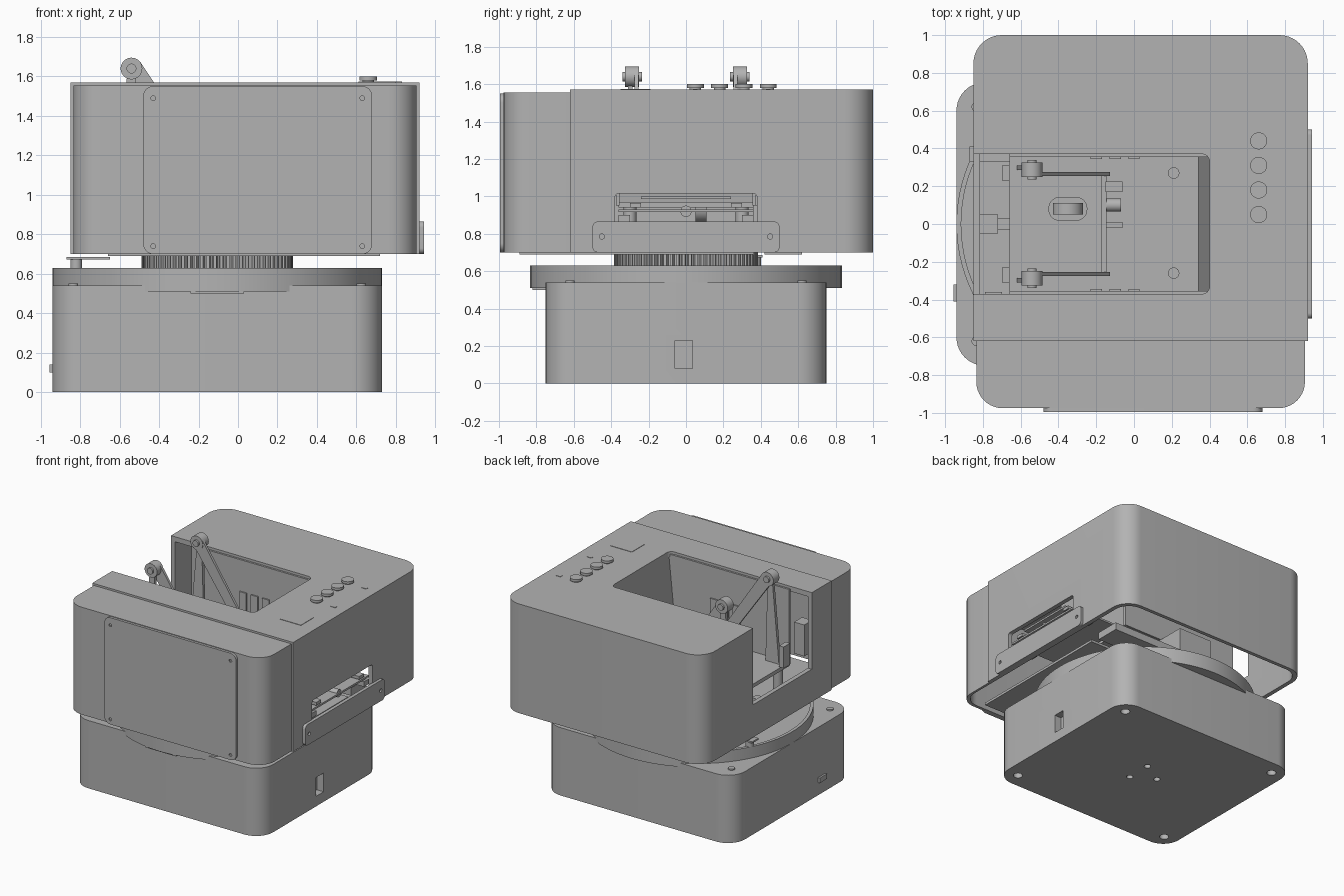
import bpy, bmesh, math
from mathutils import Vector

old = bpy.data.objects.get("Cube")
if old:
    bpy.data.objects.remove(old, do_unlink=True)

grey = bpy.data.materials.new("plain grey")
grey.use_nodes = True
grey.diffuse_color = (0.45, 0.45, 0.45, 1)
grey.node_tree.nodes["Principled BSDF"].inputs["Base Color"].default_value = grey.diffuse_color


def finish(name, bm):
    bmesh.ops.recalc_face_normals(bm, faces=bm.faces)
    mesh = bpy.data.meshes.new(name)
    bm.to_mesh(mesh)
    bm.free()
    mesh.materials.append(grey)
    mesh.shade_smooth()
    mesh.set_sharp_from_angle(angle=math.radians(30))
    ob = bpy.data.objects.new(name, mesh)
    bpy.context.collection.objects.link(ob)
    return ob


def extrude(name, outline, low, high, axis="z"):
    """Prism over a 2D outline, along z (x,y), y (x,z) or x (y,z)."""
    place = {"z": lambda a, b: (a, b, low), "y": lambda a, b: (a, low, b),
             "x": lambda a, b: (low, a, b)}[axis]
    step = Vector([(high - low) * (axis == c) for c in "xyz"])
    bm = bmesh.new()
    face = bm.faces.new([bm.verts.new(place(a, b)) for a, b in outline])
    top = bmesh.ops.extrude_face_region(bm, geom=[face], use_keep_orig=True)
    bmesh.ops.translate(bm, vec=step, verts=[v for v in top["geom"] if isinstance(v, bmesh.types.BMVert)])
    return finish(name, bm)


def rounded(a0, a1, b0, b1, radii):
    """Rectangle outline; radii start at the low-low corner, anticlockwise."""
    if not isinstance(radii, tuple):
        radii = (radii,) * 4
    corners = [(a0, b0, 1, 1), (a1, b0, -1, 1), (a1, b1, -1, -1), (a0, b1, 1, -1)]
    pts = []
    for i, ((a, b, sa, sb), r) in enumerate(zip(corners, radii)):
        if r == 0:
            pts.append((a, b))
            continue
        for k in range(11):
            t = math.pi * (1 + i / 2 + k / 20)
            pts.append((a + sa * r + r * math.cos(t), b + sb * r + r * math.sin(t)))
    return pts


def box(name, x0, x1, y0, y1, z0, z1):
    return extrude(name, rounded(x0, x1, y0, y1, 0), z0, z1)


def disc(name, a, b, r, low, high, axis="z", sides=32):
    pts = [(a + r * math.cos(2 * math.pi * i / sides), b + r * math.sin(2 * math.pi * i / sides))
           for i in range(sides)]
    return extrude(name, pts, low, high, axis)


def cut(ob, *cutters):
    """Subtract the cutters, bake the result and drop the cutters."""
    for c in cutters:
        mod = ob.modifiers.new("cut", "BOOLEAN")
        mod.object, mod.operation, mod.solver = c, "DIFFERENCE", "EXACT"
    dg = bpy.context.evaluated_depsgraph_get()
    mesh = bpy.data.meshes.new_from_object(ob.evaluated_get(dg))
    ob.modifiers.clear()
    ob.data = mesh
    mesh.shade_smooth()
    mesh.set_sharp_from_angle(angle=math.radians(30))
    for c in cutters:
        bpy.data.objects.remove(c, do_unlink=True)


CX = -0.105  # turntable centre

# Base with cable slot, foot holes and port
base = extrude("base", rounded(-0.94, 0.73, -0.75, 0.75, 0.15), 0, 0.54)
holes = [disc("foot_cutter", CX + sx * 0.72, sy * 0.63, 0.035, -0.1, 0.05) for sx in (-1, 1) for sy in (-1, 1)]
holes += [disc("hole_cutter", CX + 0.12 * math.cos(t), 0.12 * math.sin(t), 0.025, -0.1, 0.05)
          for t in (math.pi / 3, math.pi, -math.pi / 3)]
cut(base, box("slot_cutter", 0.67, 0.8, -0.06, 0.035, 0.08, 0.23), *holes)
box("side_port", -0.955, -0.93, -0.41, -0.32, 0.1, 0.14)
box("front_tab", -0.24, 0.03, -0.82, -0.74, 0.5, 0.515)
for sx in (-1, 1):
    for sy in (-1, 1):
        disc("base_screw", CX + sx * 0.73, sy * 0.62, 0.025, 0.53, 0.55)

# Turntable rim and drive gear
rim = disc("turntable_rim", CX, 0, 0.835, 0.51, 0.63, sides=96)
cut(rim, disc("rim_cutter", CX, 0, 0.81, 0.6, 0.7, sides=96))
teeth = 72
gear = [(CX + r * math.cos(2 * math.pi * (i + f) / teeth), r * math.sin(2 * math.pi * (i + f) / teeth))
        for i in range(teeth) for f, r in ((0, 0.36), (0.25, 0.36), (0.4, 0.385), (0.85, 0.385))]
extrude("drive_gear", gear, 0.59, 0.71)

# Hollow housing in two parts, with loading notch and side window
rear = extrude("rear_housing", rounded(-0.85, 0.92, -0.62, 1.0, (0, 0, 0.15, 0.15)), 0.7, 1.57)
front = extrude("front_housing", rounded(-0.835, 0.905, -0.975, -0.62, (0.14, 0.14, 0, 0)), 0.7, 1.555)
cavity = rounded(-0.815, 0.885, -0.95, 0.97, 0.13)
cut(front, extrude("cavity_cutter", cavity, 0.6, 1.53))
cut(rear, extrude("cavity_cutter", cavity, 0.6, 1.53),
    extrude("notch_cutter", rounded(-1, 0.4, -0.37, 0.37, (0, 0.04, 0.04, 0)), 1.4, 1.8),
    box("side_notch_cutter", -1, -0.75, -0.37, 0.37, 0.96, 1.45),
    extrude("window_cutter", rounded(-0.38, 0.38, 0.74, 1.015, 0.02), 0.86, 1, "x"))

# Front cover and side handle plate, with screw holes
cover = extrude("front_cover", rounded(-0.48, 0.68, 0.7, 1.55, 0.05), -0.995, -0.97, "y")
cut(cover, *[disc("screw_cutter", x, z, 0.012, -1.1, -0.985, "y", 16)
             for x in (-0.43, 0.63) for z in (0.74, 1.49)])
handle = extrude("side_plate", rounded(-0.5, 0.5, 0.7, 0.865, 0.03), 0.915, 0.943, "x")
cut(handle, *[disc("screw_cutter", y, 0.785, 0.014, 0.93, 1, "x", 16) for y in (-0.45, 0.45)])

# Hopper: side walls, sloped end and floor
for s in (-1, 1):
    box("hopper_wall", -0.66, 0.4, *sorted((s * 0.355, s * 0.375)), 0.95, 1.55)
    for x in (-0.2, -0.1, 0):
        box("wall_rib", x - 0.03, x + 0.03, *sorted((s * 0.345, s * 0.357)), 0.97, 1.3)
extrude("hopper_end", [(0.34, 0.96), (0.4, 1.55), (0.42, 1.55), (0.36, 0.96)], -0.37, 0.37, "y")
floor = box("hopper_floor", -0.66, 0.37, -0.36, 0.36, 0.94, 0.97)
cut(floor, extrude("slot_cutter", rounded(-0.45, -0.25, 0.02, 0.14, 0.055), 0.9, 1))
disc("slot_wheel", -0.35, 0.94, 0.08, 0.05, 0.11, "y")
for y in (-0.26, 0.27):
    disc("floor_screw", 0.21, y, 0.03, 0.96, 0.985)

# Swinging press frame on two pivots
pivot, end = Vector((-0.54, 1.64)), Vector((-0.16, 1.1))
d = (end - pivot).normalized()
n = Vector((-d.y, d.x)) * 0.04
for s in (-1, 1):
    extrude("press_arm", [pivot + n * 1.4, pivot - n, end - n, end + n], *sorted((s * 0.255, s * 0.275)), "y")
    disc("pivot_knob", pivot.x, pivot.y, 0.055, *sorted((s * 0.25, s * 0.325)), "y")
    disc("pivot_pin", pivot.x, pivot.y, 0.025, *sorted((s * 0.235, s * 0.34)), "y")
    extrude("pivot_post", [(-0.62, 0.96), (-0.5, 0.96), (-0.52, 1.63), (-0.56, 1.63)],
            *sorted((s * 0.285, s * 0.31)), "y")
    box("post_bracket", -0.7, -0.66, *sorted((s * 0.23, s * 0.31)), 0.98, 1.15)
box("press_bar", -0.175, -0.145, -0.275, 0.275, 1.07, 1.14)
disc("press_roller", 0.1, 1.1, 0.035, -0.145, -0.07, "x")
box("roller_block", -0.15, -0.06, 0.17, 0.225, 1.06, 1.15)
box("roller_block", -0.15, -0.06, -0.02, 0.01, 1.06, 1.12)

# Feeder behind the side window
box("feeder_plate", 0.4, 0.88, -0.24, 0.24, 0.985, 1.0)
box("feeder_deck", 0.42, 0.9, -0.36, 0.36, 0.915, 0.93)
for s in (-1, 1):
    box("feeder_rail", 0.4, 0.9, *sorted((s * 0.24, s * 0.3)), 0.94, 0.965)
    box("feeder_bracket", 0.7, 0.9, *sorted((s * 0.3, s * 0.36)), 0.86, 0.9)
disc("feeder_pin", 0, 0.92, 0.03, 0.8, 0.89, "x")

# Chassis under the hopper
box("chassis_plate", -0.66, 0.72, -0.89, 0.36, 0.69, 0.71)
for x in (-0.6, 0.3):
    for y in (-0.3, 0.3):
        disc("standoff", x, y, 0.035, 0.7, 0.95)
box("chassis_bar", -0.2, 0.7, 0.42, 0.62, 0.69, 0.75)
box("motor_block", -0.25, 0.05, 0.36, 0.6, 0.75, 0.95)
box("drive_motor", -0.83, -0.72, -0.05, 0.05, 0.76, 0.86)
box("motor_mount", -0.74, -0.6, -0.03, 0.03, 0.71, 0.82)
box("sensor_arm", -0.87, -0.65, 0.33, 0.41, 0.672, 0.685)
disc("sensor_post", -0.82, 0.37, 0.03, 0.59, 0.68)
box("circuit_box", -0.79, -0.7, -0.46, -0.36, 1.05, 1.3)

# Buttons, display and indicators on top
for y in (0.05, 0.18, 0.31, 0.44):
    disc("button", 0.66, y, 0.045, 1.58, 1.6)
    disc("button_stem", 0.66, y, 0.03, 1.56, 1.585)
box("display", 0.61, 0.8, -0.35, -0.19, 1.565, 1.573)
for y in (0.05, 0.44):
    box("indicator", 0.79, 0.83, y - 0.012, y + 0.012, 1.565, 1.573)
